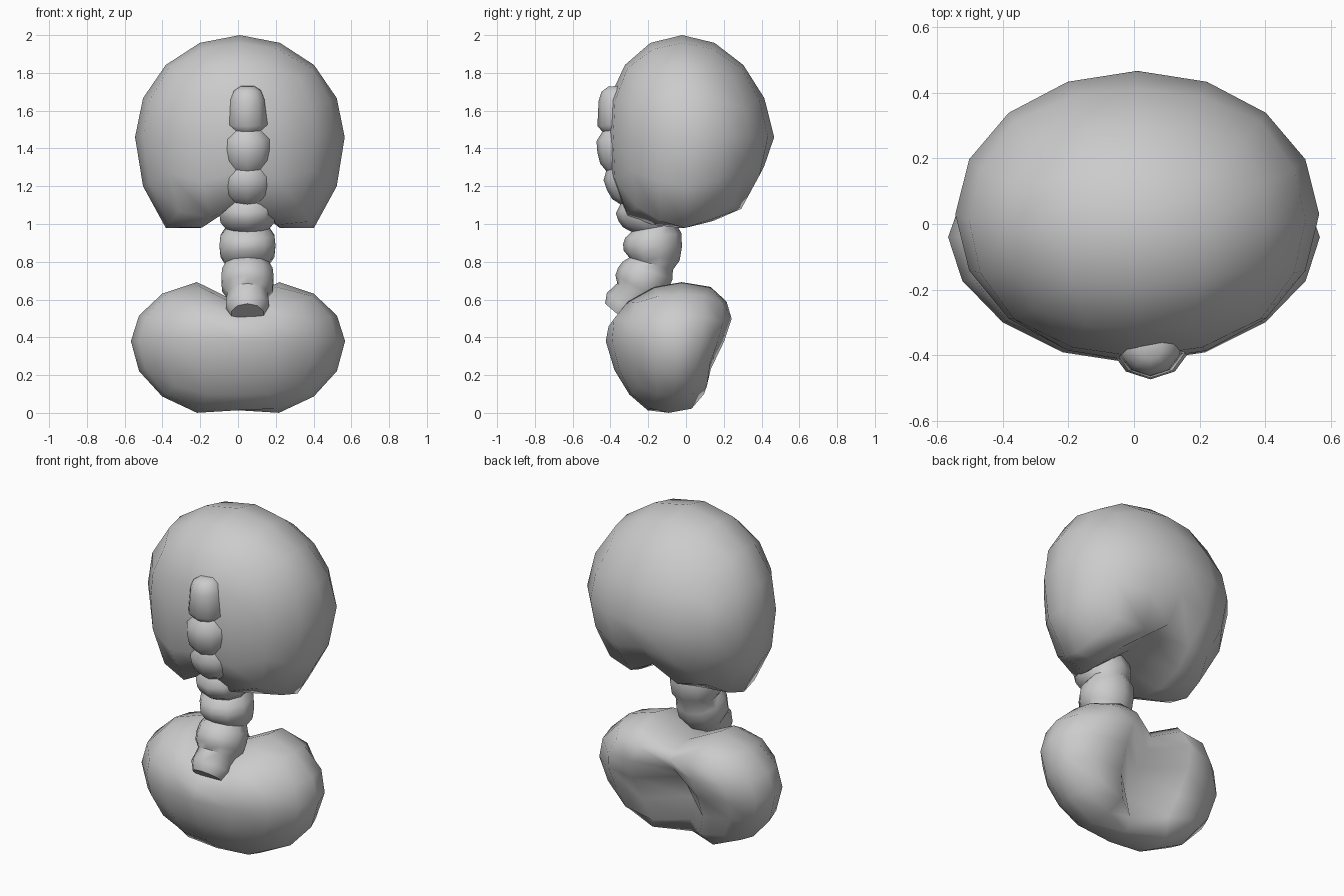
import bpy, bmesh, math
from mathutils import Vector

if "Cube" in bpy.data.objects:
    bpy.data.objects.remove(bpy.data.objects["Cube"])


def finish(name, bm):
    bmesh.ops.recalc_face_normals(bm, faces=bm.faces)
    me = bpy.data.meshes.new(name)
    bm.to_mesh(me)
    bm.free()
    ob = bpy.data.objects.new(name, me)
    bpy.context.collection.objects.link(ob)
    for p in me.polygons:
        p.use_smooth = True
    return ob


def round_mass(name, shape):
    """Sixteen-sided cube sphere, reshaped by a function of its unit normal."""
    bm = bmesh.new()
    bmesh.ops.create_cube(bm, size=2)
    bmesh.ops.subdivide_edges(bm, edges=bm.edges[:], cuts=3, use_grid_fill=True)
    for v in bm.verts:
        n = Vector([math.tan(c * math.pi / 4) for c in v.co]).normalized()
        v.co = shape(n)
    return finish(name, bm)


def bump(t, w):
    return math.exp(-(t / w) ** 2)


# Rib cage: egg with two lower lobes and an arched channel between them
def rib_shape(n):
    x = 0.01 + 0.555 * n.x
    y = 0.03 - 0.05 * abs(n.z) + (0.437 if n.y > 0 else 0.45) * n.y
    if n.z >= 0:
        z = 1.46 + 0.54 * n.z
    else:
        drop = min(0.495, 0.68 * -n.z)
        drop -= 0.11 * max(0, n.y) * -n.z
        drop -= 0.1 * max(0, -n.y) * -n.z * bump(n.x - 1, 0.7)
        drop -= 0.18 * -n.z * bump(n.x, 0.24)
        z = 1.46 - drop
    return Vector((x, y, z))


# Pelvis: bean with a dip on top and a hollow in the back
def pelvis_shape(n):
    x = 0.567 * n.x
    depth = 0.315 + 0.06 * n.z
    y = -0.1 + 0.06 * n.x ** 2
    if n.z > 0:
        y += 0.08 * n.z ** 2
    if n.y > 0:
        depth += 0.09 * max(0, n.z) + 0.03
        y -= (0.21 - 0.08 * n.z) * n.y * bump(n.x, 0.25)
        y -= 0.07 * bump(n.z + 0.38, 0.25) * n.y
        y += 0.1 * n.y * max(0, -n.z)
    else:
        depth += 0.01
    y += depth * n.y
    if n.z > 0:
        z = 0.38 + 0.355 * n.z - 0.15 * n.z * bump(n.x, 0.26)
    else:
        z = 0.38 - min(0.38, 0.415 * -n.z) + 0.015 * -n.z * bump(n.x, 0.2)
    return Vector((x, y, z))


round_mass("rib_cage", rib_shape)
round_mass("pelvis", pelvis_shape)

# Spine joints from tail to neck: y, z, and the radius of the vertebra above
JOINTS = [(-0.36, 0.52, 0.12), (-0.27, 0.625, 0.14), (-0.185, 0.79, 0.15),
          (-0.17, 0.98, 0.15), (-0.25, 1.15, 0.135), (-0.325, 1.31, 0.127),
          (-0.355, 1.5, 0.107), (-0.375, 1.73, 0)]
SIDES = 10
pts = [Vector((0.05, y, z)) for y, z, r in JOINTS]
last = len(pts) - 1
tangents = [(pts[min(i + 1, last)] - pts[max(i - 1, 0)]).normalized()
            for i in range(last + 1)]
bm = bmesh.new()
rings = []
for i in range(last):
    # Pinched joint followed by a full barrel
    profile = [(0, 0.8), (0.22, 1.0), (0.5, 1.04), (0.78, 1.0)]
    if i == 0:
        profile = [(0, 0.75), (0.4, 1.0)]
    if i == last - 1:
        profile = [(0, 0.82), (0.13, 1.05), (0.7, 0.88), (0.9, 0.7), (1, 0.35)]
    for t, s in profile:
        d = tangents[i].lerp(tangents[i + 1], t)
        tilt = Vector((0, 0, 1)).rotation_difference(d.normalized()).to_matrix()
        ring = []
        for k in range(SIDES):
            w = 2 * math.pi * (k + 0.5) / SIDES
            off = Vector((math.cos(w), math.sin(w), 0)) * JOINTS[i][2] * s
            ring.append(bm.verts.new(pts[i].lerp(pts[i + 1], t) + tilt @ off))
        rings.append(ring)
for r0, r1 in zip(rings, rings[1:]):
    for k in range(SIDES):
        j = (k + 1) % SIDES
        bm.faces.new((r0[k], r0[j], r1[j], r1[k]))
bm.faces.new(rings[0][::-1])
bm.faces.new(rings[-1])
spine = finish("spine", bm)
bpy.context.view_layer.objects.active = spine
spine.select_set(True)
bpy.ops.object.shade_smooth_by_angle(angle=math.radians(50))
